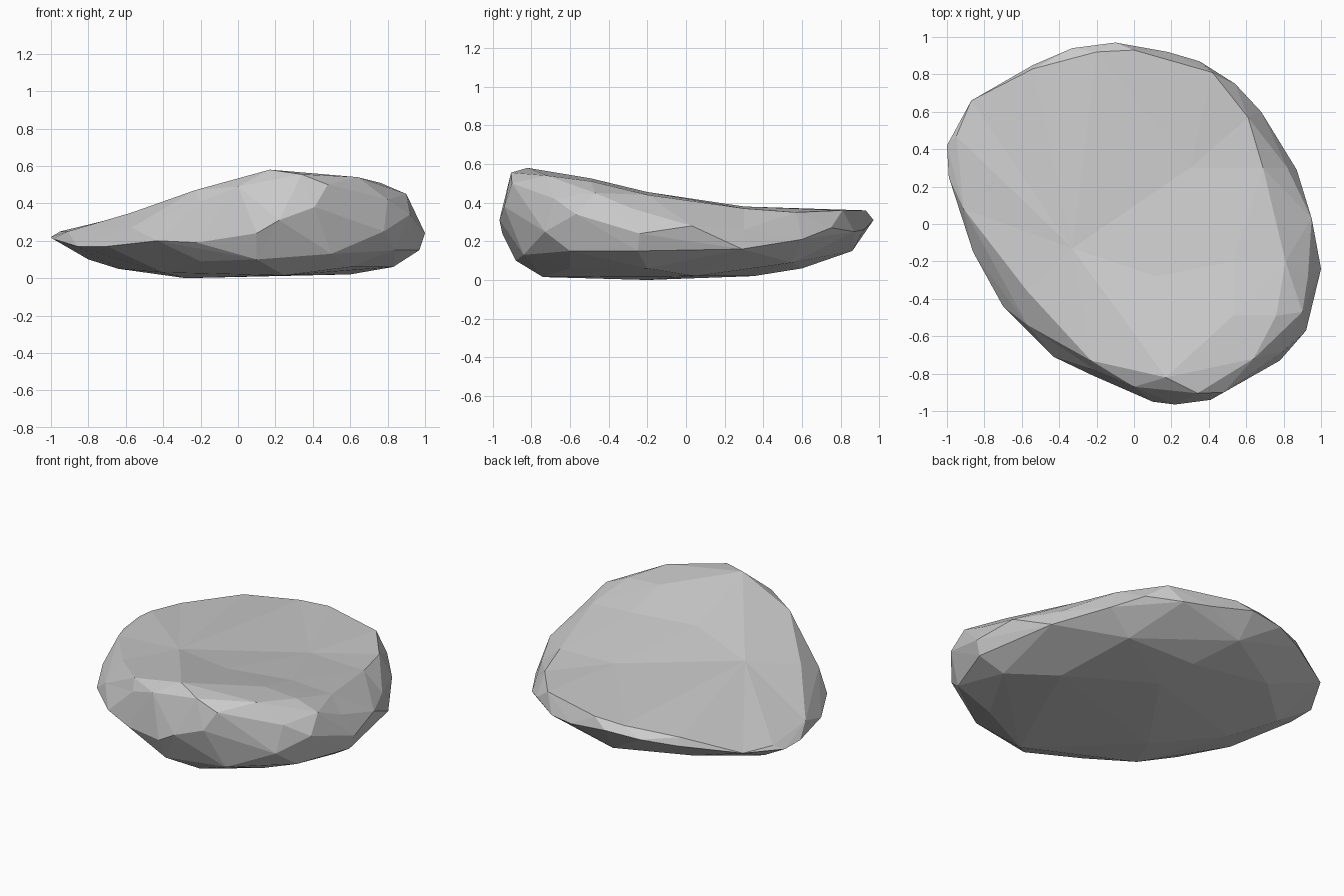
import bpy, bmesh

# widest outline of the rock, clockwise from the left tip
outline = [(-1, .42, .22), (-.87, .66, .25), (-.54, .85, .28), (-.33, .94, .3), (-.1, .97, .31),
           (.18, .92, .26), (.35, .87, .25), (.54, .75, .27), (.68, .6, .21), (.87, .29, .16),
           (.95, .03, .28), (1, -.24, .24), (.92, -.57, .34), (.78, -.73, .25), (.41, -.94, .38),
           (.22, -.965, .31), (.1, -.95, .24), (-.22, -.81, .19), (-.43, -.71, .2),
           (-.7, -.44, .17), (-.86, -.15, .17), (-.99, .25, .21)]

# upper rim and the gently hollow upper face
top = [(-.95, .47, .25), (-.54, .83, .33), (-.2, .92, .35), (0, .93, .36), (.42, .81, .36),
       (.61, .57, .35), (.69, .3, .37), (.81, -.2, .44), (.9, -.47, .45), (.8, -.68, .42),
       (.48, -.9, .5), (.34, -.905, .555), (.17, -.82, .58), (-.23, -.73, .47),
       (-.57, -.54, .27), (-.57, -.36, .35), (-.91, .08, .25),
       (.64, -.72, .54), (.76, -.49, .51), (.53, -.49, .525), (.53, -.2, .455),
       (.12, -.28, .45), (-.33, -.13, .4), (.3, .3, .38), (0, -.87, .49),
       (-.2, -.785, .41), (.93, -.28, .37), (.82, .3, .26)]

# underside
base = [(.97, -.25, .15), (.83, -.2, .06), (.6, .05, .02), (.6, -.6, .06), (.25, -.74, .015),
        (.1, -.88, .1), (-.4, -.45, .03), (-.28, -.2, 0), (-.64, .1, .05), (-.8, .35, .1),
        (-.5, .62, .12), (-.08, .86, .15), (.05, .6, .06), (.1, .35, .02),
        (.84, -.6, .15), (.5, -.84, .13), (-.2, -.7, .09), (.5, .55, .09)]


def add_points(bm, points, layer, bulge):
    """Add points, bulged for the hull; the true height is kept in a layer."""
    for x, y, z in points:
        v = bm.verts.new((x, y, z + bulge * (1.1 - x * x - y * y)))
        v[layer] = z


# wrap a bulged copy in a hull, then settle it back to the true heights
bm = bmesh.new()
height = bm.verts.layers.float.new("height")
add_points(bm, outline, height, 0)
add_points(bm, top, height, .2)
add_points(bm, base, height, -.06)
bmesh.ops.convex_hull(bm, input=bm.verts)
bmesh.ops.delete(bm, geom=[v for v in bm.verts if not v.link_faces], context='VERTS')
for v in bm.verts:
    v.co.z = v[height]
bm.verts.layers.float.remove(height)
bmesh.ops.recalc_face_normals(bm, faces=bm.faces)

mesh = bpy.data.meshes.new("rock")
bm.to_mesh(mesh)
bm.free()
bpy.context.collection.objects.link(bpy.data.objects.new("rock", mesh))
